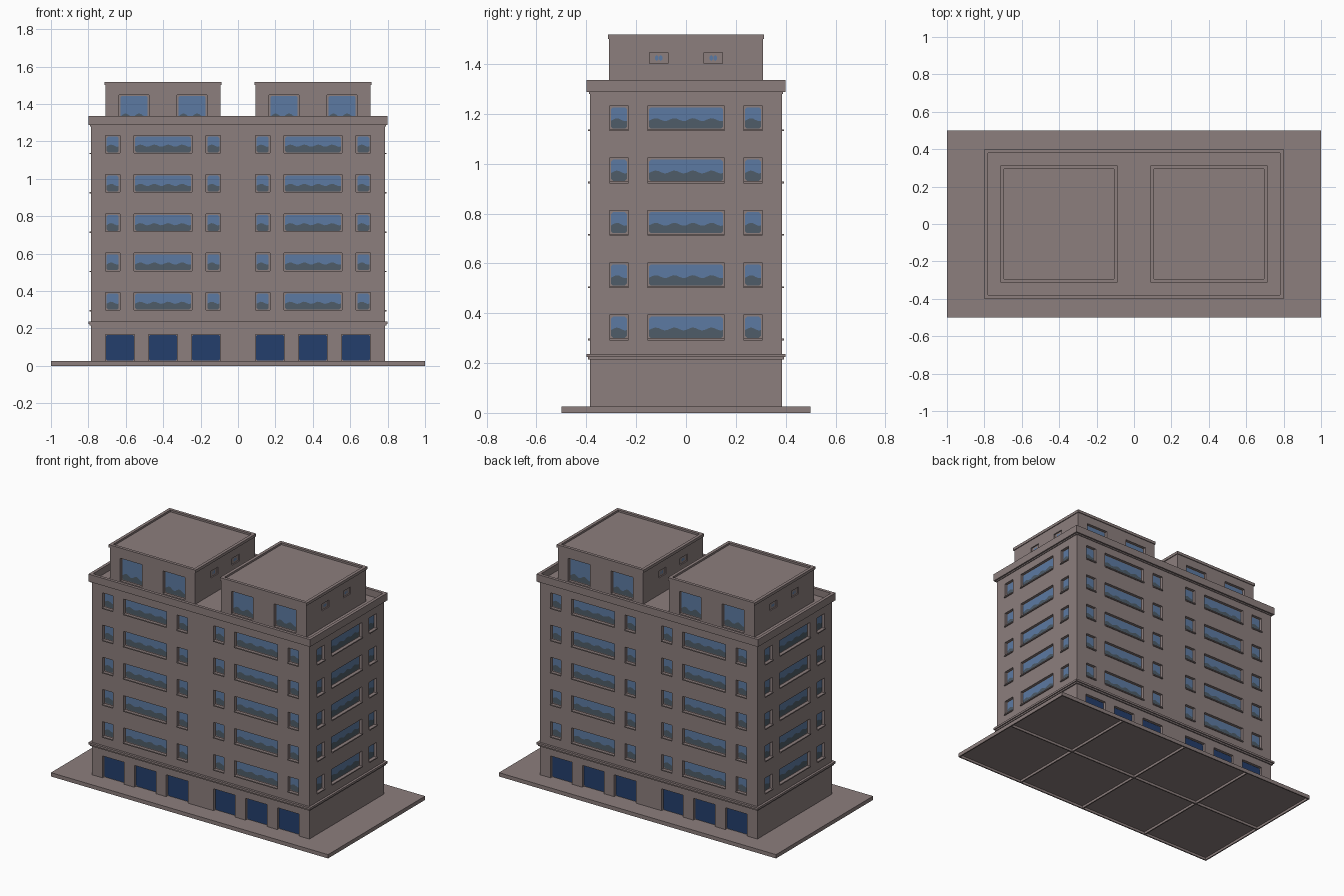
import bpy, bmesh, math
from mathutils import Matrix, Vector

if "Cube" in bpy.data.objects:
    bpy.data.objects.remove(bpy.data.objects["Cube"])


def mat(name, r, g, b):
    m = bpy.data.materials.new(name)
    lin = [((c / 255 + 0.055) / 1.055) ** 2.4 for c in (r, g, b)]
    m.diffuse_color = (*lin, 1)
    m.use_nodes = True
    m.node_tree.nodes["Principled BSDF"].inputs["Base Color"].default_value = m.diffuse_color
    return m


STONE = mat("taupe_stone", 140, 126, 125)
SKY = mat("blue_glass", 92, 122, 162)
DARK = mat("dark_glass", 78, 92, 104)
DOOR = mat("navy_door", 36, 62, 108)


def finish(bm, name, mats):
    bmesh.ops.remove_doubles(bm, verts=bm.verts, dist=1e-5)
    me = bpy.data.meshes.new(name)
    bm.to_mesh(me)
    bm.free()
    for m in mats:
        me.materials.append(m)
    ob = bpy.data.objects.new(name, me)
    bpy.context.collection.objects.link(ob)
    return ob


def box(bm, x0, x1, y0, y1, z0, z1):
    m = Matrix.Translation(((x0 + x1) / 2, (y0 + y1) / 2, (z0 + z1) / 2))
    m = m @ Matrix.Diagonal((x1 - x0, y1 - y0, z1 - z0, 1))
    bmesh.ops.create_cube(bm, size=1, matrix=m)


def ring(bm, cx, hx, hy, t, z0, z1):
    """Rectangular rim with outer half sizes hx, hy and thickness t."""
    for s in (-1, 1):
        ya, yb = sorted((s * hy, s * (hy - t)))
        box(bm, cx - hx, cx + hx, ya, yb, z0, z1)
        xa, xb = sorted((s * hx, s * (hx - t)))
        box(bm, cx + xa, cx + xb, -hy + t, hy - t, z0, z1)


def mapper(H, quarter, cx):
    """Wall coordinates (across, up, outward) to the model; quarter 0 is the front."""
    rot = Matrix.Rotation(quarter * math.pi / 2, 3, 'Z')
    return lambda u, z, d=0: rot @ Vector((u, -H - d, z)) + Vector((cx, 0, 0))


def quad(bm, pts, mi=0):
    f = bm.faces.new([bm.verts.new(p) for p in pts])
    f.material_index = mi


def wall(bm, P, W, z0, z1, holes, depth):
    """Wall of cells, with recessed openings."""
    us = sorted({-W, W} | {h[0] for h in holes} | {h[1] for h in holes})
    zs = sorted({z0, z1} | {h[2] for h in holes} | {h[3] for h in holes})
    for a, b in zip(us, us[1:]):
        for c, e in zip(zs, zs[1:]):
            mu, mz = (a + b) / 2, (c + e) / 2
            if not any(h[0] < mu < h[1] and h[2] < mz < h[3] for h in holes):
                quad(bm, [P(a, c), P(b, c), P(b, e), P(a, e)])
    for a, b, c, e in holes:
        loop = [(a, c), (b, c), (b, e), (a, e)]
        for p, q in zip(loop, loop[1:] + loop[:1]):
            quad(bm, [P(*p), P(*q), P(*q, -depth), P(*p, -depth)])
        quad(bm, [P(*p, -depth) for p in loop])


def pane(bm, P, hole, depth, inset, split, waves, mi_low=1, mi_high=0):
    """Thin plate with clipped corners; lower colour ends in a wavy line."""
    a, b, c, e = hole
    a, b, c, e = a + inset, b - inset, c + inset, e - inset
    n, ch, d = waves * 6, 0.008, -depth + 0.003
    xs = sorted({a, a + ch, b - ch, b} | {a + (b - a) * i / n for i in range(n + 1)})
    cols = []
    for x in xs:
        lift = max(0, ch - (x - a), ch - (b - x))
        w = c + (e - c) * (split + 0.07 * math.sin((x - a) / (b - a) * waves * 2 * math.pi - 0.8))
        cols.append((x, c + lift, w if split else c + lift, e - lift))
    for l, r in zip(cols, cols[1:]):
        if split:
            quad(bm, [P(l[0], l[1], d), P(r[0], r[1], d), P(r[0], r[2], d), P(l[0], l[2], d)], mi_low)
        quad(bm, [P(l[0], l[2], d), P(r[0], r[2], d), P(r[0], r[3], d), P(l[0], l[3], d)], mi_high)


# ground slab, hollow underneath with ribs making eight cells
bm = bmesh.new()
box(bm, -1, 1, -0.5, 0.5, 0.016, 0.025)
ring(bm, 0, 1, 0.5, 0.008, 0, 0.016)
for x in (-0.5, 0, 0.5):
    box(bm, x - 0.004, x + 0.004, -0.492, 0.492, 0, 0.016)
box(bm, -0.992, 0.992, -0.004, 0.004, 0, 0.016)
finish(bm, "ground_slab", [STONE])

# main block walls, windows, sills and doors
walls, glass, doors, sills = (bmesh.new() for _ in range(4))
DEPTH = 0.018
for k in range(4):
    wide = k % 2 == 0
    W, H = (0.785, 0.385) if wide else (0.385, 0.785)
    P = mapper(H, k, 0)
    holes = []
    for g in ((-0.401, 0.401) if wide else (0,)):
        for i in range(5):
            z = 0.295 + 0.21 * i
            for du, hw, waves in ((-0.269, 0.038, 1), (0, 0.155, 4), (0.269, 0.038, 1)):
                h = (g + du - hw, g + du + hw, z, z + 0.097)
                holes.append(h)
                pane(glass, P, h, DEPTH, 0.006, 0.42, waves)
                p, q = P(h[0], z - 0.004, -0.002), P(h[1], z + 0.003, 0.008)
                box(sills, *sorted((p.x, q.x)), *sorted((p.y, q.y)), p.z, q.z)
        if wide:
            for du in (-0.23, 0, 0.23):
                h = (g + du - 0.078, g + du + 0.078, 0.025, 0.168)
                holes.append(h)
                pane(doors, P, h, DEPTH, 0.003, 0, 1)
    wall(walls, P, W, 0.025, 1.29, holes, DEPTH)
finish(walls, "main_walls", [STONE])
finish(sills, "window_sills", [STONE])
finish(doors, "ground_floor_doors", [DOOR])

# cornice above the ground floor
bm = bmesh.new()
box(bm, -0.8, 0.8, -0.4, 0.4, 0.224, 0.237)
box(bm, -0.793, 0.793, -0.393, 0.393, 0.214, 0.224)
finish(bm, "cornice", [STONE])

# roof and parapet
bm = bmesh.new()
box(bm, -0.79, 0.79, -0.39, 0.39, 1.28, 1.292)
ring(bm, 0, 0.8, 0.4, 0.02, 1.288, 1.336)
finish(bm, "roof_parapet", [STONE])

# two rooftop units
pent, caps = bmesh.new(), bmesh.new()
for cx in (-0.401, 0.401):
    for k in range(4):
        P = mapper(0.308, k, cx)
        holes = []
        for s in (-1, 1):
            if k % 2 == 0:
                h = (s * 0.155 - 0.079, s * 0.155 + 0.079, 1.3, 1.448)
                pane(glass, P, h, DEPTH, 0.006, 0.25, 2)
            else:
                h = (s * 0.11 - 0.037, s * 0.11 + 0.037, 1.402, 1.446)
                for o in (-0.008, 0.008):  # small twin lights
                    c = s * 0.11 + o
                    pane(glass, P, (c - 0.007, c + 0.007, 1.411, 1.437), 0.008, 0, 0, 1)
            holes.append(h)
        wall(pent, P, 0.308, 1.288, 1.502, holes, DEPTH if k % 2 == 0 else 0.008)
    box(caps, cx - 0.305, cx + 0.305, -0.305, 0.305, 1.498, 1.506)
    ring(caps, cx, 0.313, 0.313, 0.02, 1.5, 1.518)
finish(pent, "rooftop_unit_walls", [STONE])
finish(caps, "rooftop_unit_caps", [STONE])
finish(glass, "window_glass", [SKY, DARK])
